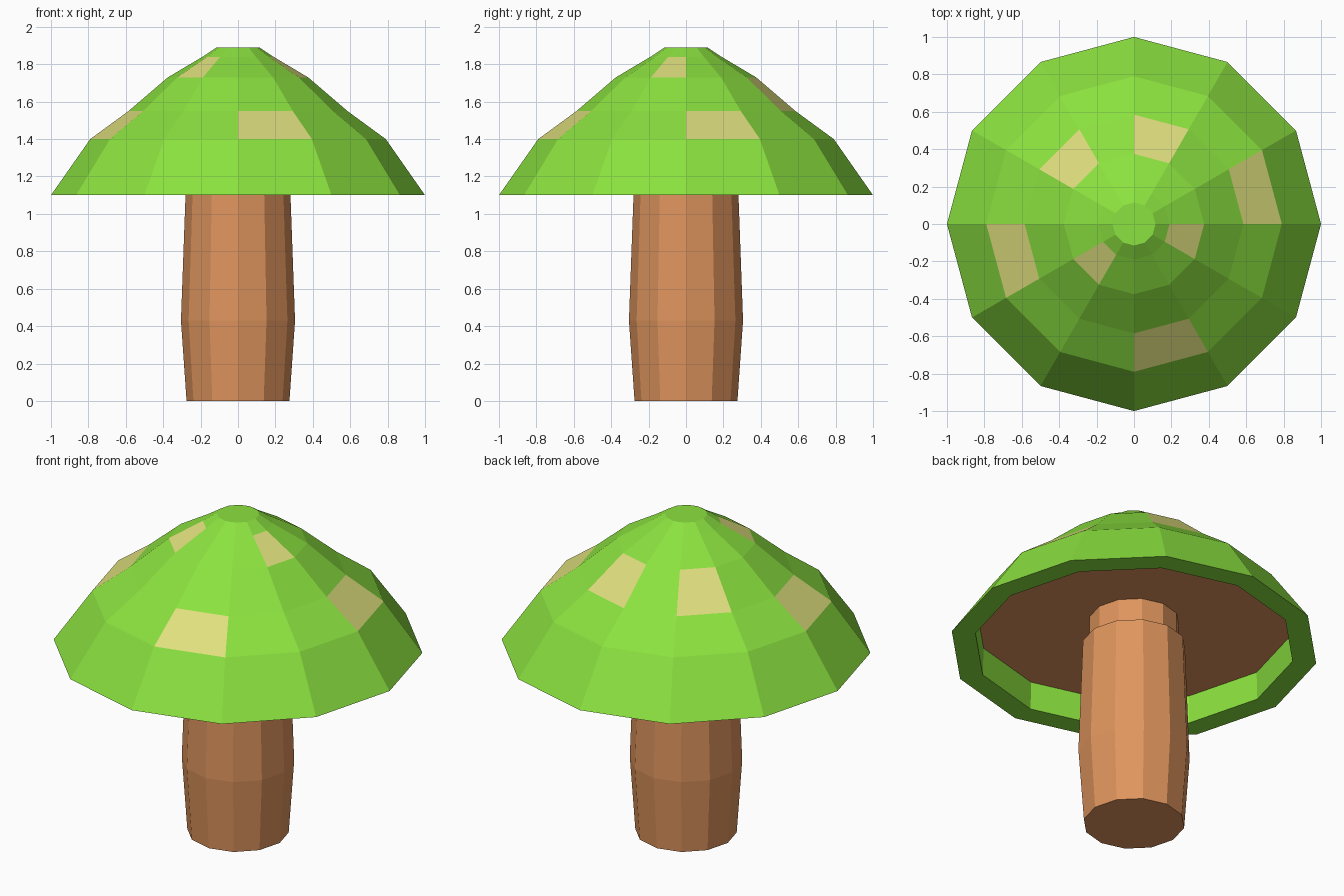
import bpy, bmesh
from math import cos, sin, tau

if "Cube" in bpy.data.objects:
    bpy.data.objects.remove(bpy.data.objects["Cube"])

SIDES = 12


def material(name, rgb):
    mat = bpy.data.materials.new(name)
    mat.diffuse_color = (*rgb, 1)
    mat.use_nodes = True
    mat.node_tree.nodes["Principled BSDF"].inputs["Base Color"].default_value = mat.diffuse_color
    return mat


green = material("green", (0.26, 0.76, 0.05))
brown = material("brown", (0.74, 0.30, 0.11))
cream = material("cream", (0.74, 0.74, 0.21))


def lathe(name, profile, mats, spots=(), first_mat=0):
    """Revolve (radius, z) points into a closed flat-faced solid.
    spots are (profile segment, sector) faces given the second material."""
    bm = bmesh.new()
    rings = [[bm.verts.new((r * cos(tau * k / SIDES), r * sin(tau * k / SIDES), z))
              for k in range(SIDES)] for r, z in profile]
    bm.faces.new(rings[0][::-1]).material_index = first_mat
    bm.faces.new(rings[-1])
    for i, (a, b) in enumerate(zip(rings, rings[1:])):
        for k in range(SIDES):
            n = (k + 1) % SIDES
            face = bm.faces.new((a[k], a[n], b[n], b[k]))
            face.material_index = 1 if (i, k) in spots else 0
    mesh = bpy.data.meshes.new(name)
    bm.to_mesh(mesh)
    bm.free()
    for mat in mats:
        mesh.materials.append(mat)
    obj = bpy.data.objects.new(name, mesh)
    bpy.context.collection.objects.link(obj)
    return obj


# Stem: slight bulge, with a narrower neck inside the cap
lathe("stem", [(0.275, 0), (0.305, 0.43), (0.28, 1.115), (0.245, 1.13), (0.245, 1.27)],
      [brown])

# Cap: recessed brown underside, flat rim, domed top with cream patches
lathe("cap",
      [(0.865, 1.265), (0.87, 1.10), (1.0, 1.10), (0.79, 1.40), (0.585, 1.55),
       (0.375, 1.73), (0.19, 1.84), (0.115, 1.89)],
      [green, cream, brown],
      spots={(3, 0), (3, 6), (3, 9), (4, 2), (4, 4), (5, 7), (5, 11)},
      first_mat=2)
